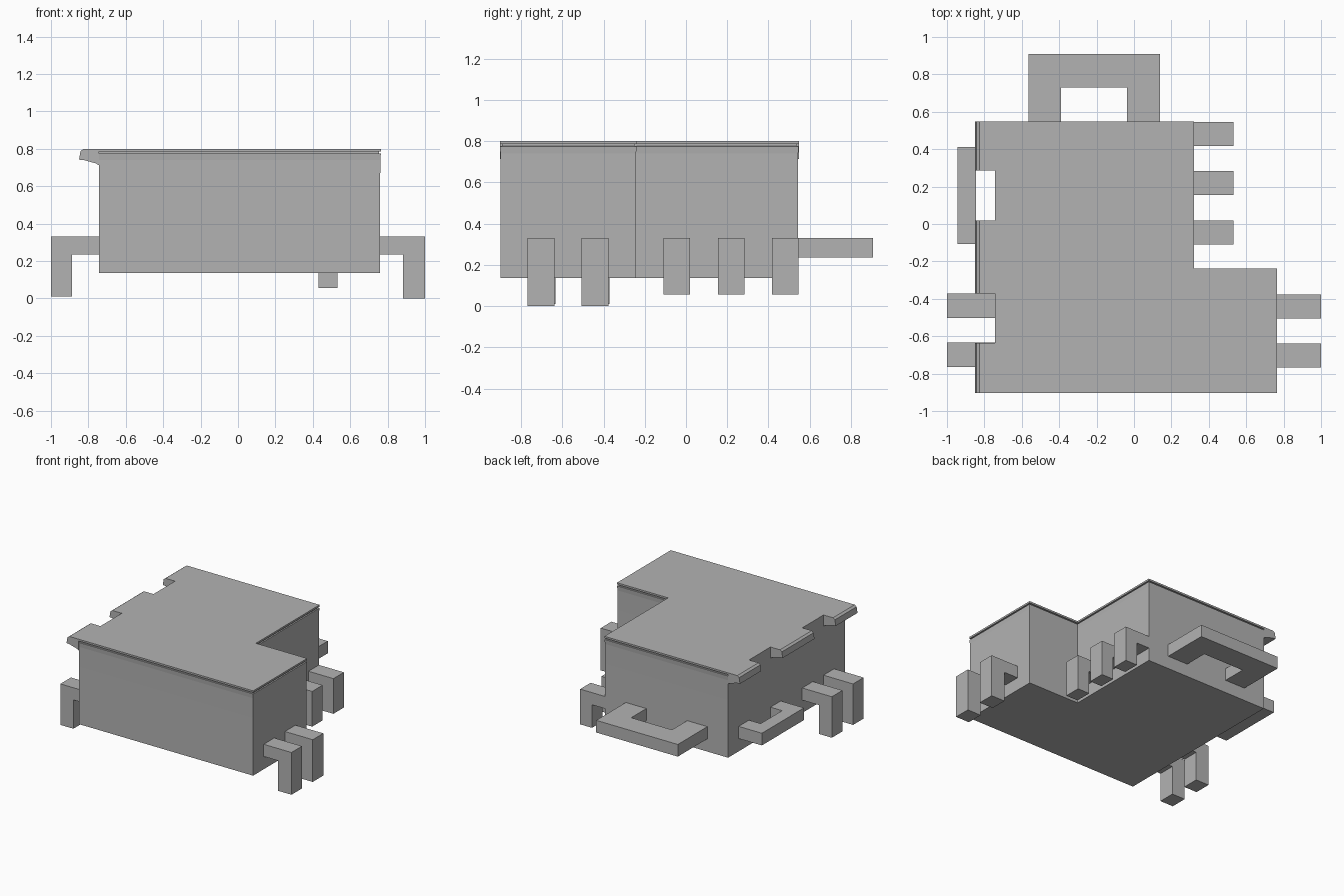
import bpy, bmesh

if "Cube" in bpy.data.objects:
    bpy.data.objects.remove(bpy.data.objects["Cube"])

mat = bpy.data.materials.new("plain grey")
mat.diffuse_color = (0.45, 0.45, 0.45, 1)
mat.use_nodes = True
mat.node_tree.nodes["Principled BSDF"].inputs["Base Color"].default_value = mat.diffuse_color


def finish(name, bm):
    bmesh.ops.recalc_face_normals(bm, faces=bm.faces[:])
    me = bpy.data.meshes.new(name)
    bm.to_mesh(me)
    bm.free()
    me.materials.append(mat)
    ob = bpy.data.objects.new(name, me)
    bpy.context.collection.objects.link(ob)
    return ob


def loft(name, rings):
    """Closed solid through a list of matching 3D outlines."""
    bm = bmesh.new()
    vs = [[bm.verts.new(p) for p in r] for r in rings]
    n = len(vs[0])
    for a, b in zip(vs, vs[1:]):
        for i in range(n):
            j = (i + 1) % n
            bm.faces.new((a[i], a[j], b[j], b[i]))
    bm.faces.new(vs[0])
    bm.faces.new(vs[-1])
    return finish(name, bm)


def prism_z(name, pts, z0, z1):
    return loft(name, [[(x, y, z) for x, y in pts] for z in (z0, z1)])


def prism_y(name, pts, y0, y1):
    return loft(name, [[(x, y, z) for x, z in pts] for y in (y0, y1)])


# L-shaped plan, grown outwards by d
def plan(z, d=0.0):
    l, f, r, m, n, b = -0.744, -0.899 - d, 0.76 + d, -0.243 + d, 0.318 + d, 0.543 + d
    return [(x, y, z) for x, y in ((l, f), (r, f), (r, m), (n, m), (n, b), (l, b))]


# Body: straight walls, slight flare at the top, thin groove, then roof plate
loft("body_walls", [plan(0.135), plan(0.588), plan(0.74, 0.001), plan(0.775, 0.004),
                    plan(0.776, -0.006), plan(0.785, -0.006), plan(0.786, 0.004),
                    plan(0.80, 0.004)])

# Overhanging lip along the left edge, broken by two notches
lip = [(-0.744, 0.80), (-0.826, 0.80), (-0.842, 0.788), (-0.85, 0.742),
       (-0.825, 0.740), (-0.76, 0.722), (-0.744, 0.712)]
for i, (y0, y1) in enumerate(((-0.903, -0.635), (-0.372, 0.02), (0.285, 0.547))):
    prism_y(f"roof_lip_{i}", lip, y0, y1)


# Bent legs: an arm out of the wall and a post down
def leg(name, wall, knee, tip, foot, y0, y1):
    prism_y(name, [(wall, 0.33), (tip, 0.33), (tip, foot), (knee, foot),
                   (knee, 0.235), (wall, 0.235)], y0, y1)


for i, y in enumerate((-0.768, -0.506)):
    leg(f"right_leg_{i}", 0.76, 0.882, 1.0, 0.0, y, y + 0.13)
    leg(f"left_leg_{i}", -0.744, -0.887, -1.0, 0.01, y + 0.003, y + 0.134)
for i, y in enumerate((-0.11, 0.154, 0.416)):
    leg(f"notch_leg_{i}", 0.318, 0.43, 0.533, 0.055, y, y + 0.129)

# Flat loop handles on the back and left
prism_z("back_loop", [(-0.565, 0.543), (-0.565, 0.908), (0.14, 0.908), (0.14, 0.543),
                      (-0.037, 0.543), (-0.037, 0.73), (-0.39, 0.73), (-0.39, 0.543)],
        0.235, 0.33)
prism_z("left_loop", [(-0.744, -0.107), (-0.945, -0.107), (-0.945, 0.413), (-0.744, 0.413),
                      (-0.744, 0.285), (-0.845, 0.285), (-0.845, 0.02), (-0.744, 0.02)],
        0.235, 0.33)
